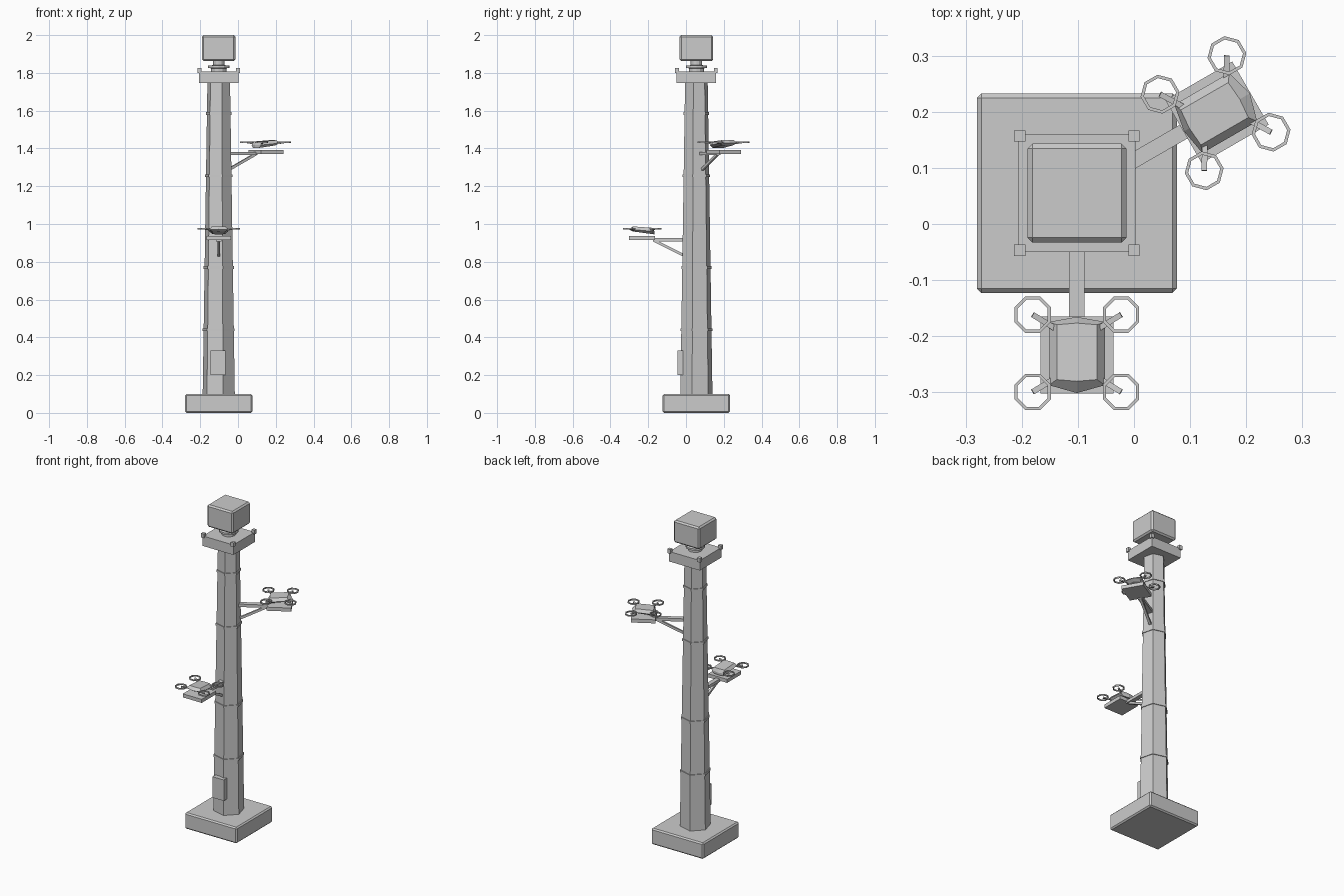
import bpy, bmesh
from math import radians, cos, sin, pi
from mathutils import Matrix, Vector

if "Cube" in bpy.data.objects:
    bpy.data.objects.remove(bpy.data.objects["Cube"], do_unlink=True)

GREY = (0.6, 0.6, 0.6, 1)
mat = bpy.data.materials.new("light grey")
mat.use_nodes = True
mat.diffuse_color = GREY
mat.node_tree.nodes["Principled BSDF"].inputs["Base Color"].default_value = GREY

# Everything is built around the tower axis
TOWER = Matrix.Translation((-0.102, 0.055, 0))


def finish(name, bm, frame=TOWER, bevel=0):
    bmesh.ops.recalc_face_normals(bm, faces=bm.faces)
    me = bpy.data.meshes.new(name)
    bm.to_mesh(me)
    bm.free()
    ob = bpy.data.objects.new(name, me)
    ob.matrix_world = frame
    me.materials.append(mat)
    bpy.context.collection.objects.link(ob)
    if bevel:
        mod = ob.modifiers.new("edge bevel", "BEVEL")
        mod.width, mod.segments = bevel, 1
    return ob


def box(name, size, centre, frame=TOWER, bevel=0):
    bm = bmesh.new()
    bmesh.ops.create_cube(bm, size=1, matrix=Matrix.Translation(centre) @ Matrix.Diagonal((*size, 1)))
    return finish(name, bm, frame, bevel)


def beam(name, a, b, width, height, frame):
    """Rectangular bar from a to b."""
    a, b = Vector(a), Vector(b)
    d = b - a
    rot = d.to_track_quat("Y", "Z").to_matrix().to_4x4()
    return box(name, (width, d.length, height), (0, 0, 0),
               frame @ Matrix.Translation((a + b) / 2) @ rot)


def loft(name, loops, frame=TOWER, closed=False):
    """Skin a list of equal-length point loops; cap the ends, or join them if closed."""
    bm = bmesh.new()
    rows = [[bm.verts.new(p) for p in loop] for loop in loops]
    pairs = list(zip(rows, rows[1:])) + ([(rows[-1], rows[0])] if closed else [])
    n = len(rows[0])
    for lo, hi in pairs:
        for i in range(n):
            j = (i + 1) % n
            bm.faces.new((lo[i], lo[j], hi[j], hi[i]))
    if not closed:
        bm.faces.new(rows[0])
        bm.faces.new(rows[-1])
    return finish(name, bm, frame)


def ngon(r, z, n, turn=0.0):
    return [(r * cos(turn + 2 * pi * i / n), r * sin(turn + 2 * pi * i / n), z) for i in range(n)]


def band(name, inner, outer, z0, z1, n, turn, frame=TOWER):
    """Flat-sided ring."""
    return loft(name, [ngon(r, z, n, turn) for r, z in
                       ((inner, z0), (outer, z0), (outer, z1), (inner, z1))], frame, True)


# Foundation and tapered hexagonal mast
HEX = radians(45)
Z0, Z1, R0, R1 = 0.1, 1.75, 0.088, 0.062
box("foundation", (0.357, 0.357, 0.1), (0, 0, 0.05), bevel=0.008)
loft("mast", [ngon(R0, Z0, 6, HEX), ngon(R1, Z1, 6, HEX)])

# Joint bands around the mast
for k, z in enumerate((0.44, 0.77, 1.255, 1.585)):
    r = R0 + (R1 - R0) * (z - Z0) / (Z1 - Z0)
    band(f"joint_band_{k + 1}", r - 0.006, r + 0.005, z - 0.007, z + 0.007, 6, HEX)

# Service door
box("service_door", (0.079, 0.03, 0.13), (-0.003, -0.086, 0.265))

# Top deck with corner posts
box("top_deck", (0.21, 0.21, 0.062), (0, 0, 1.777))
for sx in (-1, 1):
    for sy in (-1, 1):
        box("corner_post", (0.02, 0.02, 0.026), (sx * 0.102, sy * 0.102, 1.812))

# Swivel and sensor housing
loft("swivel", [ngon(r, z, 12) for r, z in
                ((0.04, 1.80), (0.04, 1.824), (0.056, 1.827), (0.056, 1.838),
                 (0.03, 1.841), (0.03, 1.87))])
box("sensor_housing", (0.177, 0.177, 0.138), (0, 0, 1.931), bevel=0.009)


def body_loop(w, front, nose, back, tail, zf, zb):
    """Hexagonal outline with pointed nose and tail, sloping from zf to zb."""
    pts = ((-w, front), (0, nose), (w, front), (w, back), (0, tail), (-w, back))
    return [(x, y, zb + (zf - zb) * (back - y) / (back - front)) for x, y in pts]


def station(label, z, angle):
    """Landing arm with a parked quadcopter; points along -y before turning."""
    f = TOWER @ Matrix.Translation((0, 0, z)) @ Matrix.Rotation(radians(angle), 4, "Z")
    beam(label + "_arm", (0, -0.05, -0.009), (0, -0.23, -0.009), 0.028, 0.018, f)
    beam(label + "_brace", (0, -0.065, -0.092), (0, -0.225, -0.012), 0.014, 0.014, f)
    box(label + "_landing_pad", (0.13, 0.138, 0.022), (0, -0.289, 0), f)

    # Quadcopter body
    loft(label + "_drone_body", [
        body_loop(0.034, -0.325, -0.338, -0.228, -0.222, 0.034, 0.021),
        body_loop(0.050, -0.343, -0.357, -0.230, -0.221, 0.046, 0.036),
        body_loop(0.036, -0.333, -0.336, -0.235, -0.232, 0.062, 0.055)], f)

    # Rotor arms, hubs and guard rings
    for sx in (-1, 1):
        for sy in (-1, 1):
            hub = (sx * 0.079, -0.286 + sy * 0.069)
            beam(label + "_rotor_arm", (sx * 0.035, -0.286 + sy * 0.042, 0.043),
                 (*hub, 0.05), 0.010, 0.008, f)
            g = f @ Matrix.Translation((*hub, 0))
            band(label + "_rotor_guard", 0.029, 0.035, 0.047, 0.055, 8, pi / 8, g)


station("lower", 0.925, 0)
station("upper", 1.382, 120)
